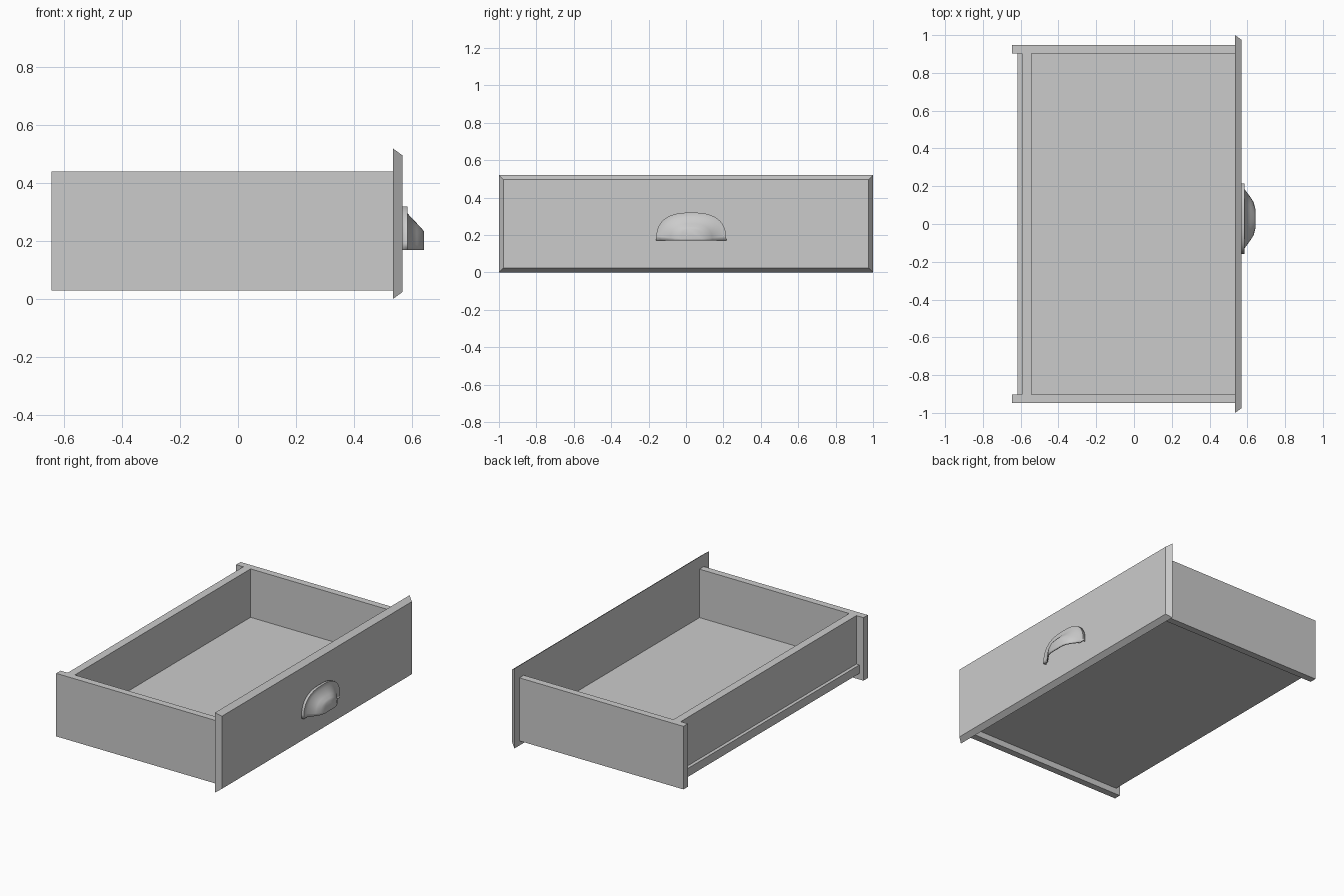
import bpy, bmesh
from math import sin, cos, pi, copysign

if "Cube" in bpy.data.objects:
    bpy.data.objects.remove(bpy.data.objects["Cube"], do_unlink=True)

# One plain grey for the whole drawer
GREY = (0.6, 0.6, 0.6, 1)
grey = bpy.data.materials.new("plain_grey")
grey.use_nodes = True
grey.diffuse_color = GREY
grey.node_tree.nodes["Principled BSDF"].inputs["Base Color"].default_value = GREY


def finish(name, bm):
    bmesh.ops.recalc_face_normals(bm, faces=bm.faces)
    mesh = bpy.data.meshes.new(name)
    bm.to_mesh(mesh)
    bm.free()
    mesh.materials.append(grey)
    obj = bpy.data.objects.new(name, mesh)
    bpy.context.collection.objects.link(obj)
    return obj


def board(name, x, y, z, inset=0):
    """Box between limits; inset shrinks its +x face to chamfer the rim."""
    bm = bmesh.new()
    bmesh.ops.create_cube(bm, size=1)
    for v in bm.verts:
        front = v.co.x > 0
        trim = inset if front else 0
        v.co.x = x[1] if front else x[0]
        v.co.y = y[1] - trim if v.co.y > 0 else y[0] + trim
        v.co.z = z[1] - trim if v.co.z > 0 else z[0] + trim
    return finish(name, bm)


# Box boards
FRONT, INNER = 0.535, 0.903
for name, side in (("left_back_side", 1), ("right_front_side", -1)):
    edges = sorted((side * INNER, side * 0.948))
    board(name, (-0.645, FRONT), edges, (0.03, 0.44))
board("rear_board", (-0.594, -0.542), (-INNER, INNER), (0.125, 0.44))
board("bottom_board", (-0.616, FRONT), (-INNER, INNER), (0.07, 0.125))

# Drawer face with chamfered rim
board("drawer_face", (FRONT, 0.568), (-1, 1), (0, 0.52), inset=0.024)

# Cup pull: half-oval rings (x, half width, height), open below and behind
RINGS = ((0.568, 0.1875, 0.15), (0.585, 0.1875, 0.15), (0.585, 0.157, 0.126),
         (0.618, 0.112, 0.091), (0.634, 0.086, 0.074), (0.642, 0.055, 0.064))
STEPS, POWER = 32, 0.77
bm = bmesh.new()
loops = []
for x, width, height in RINGS:
    loop = []
    for i in range(STEPS + 1):
        c, s = cos(pi * i / STEPS), max(sin(pi * i / STEPS), 0)
        y = copysign(abs(c) ** POWER, c) * width
        loop.append(bm.verts.new((x, 0.028 + y, 0.17 + height * s ** POWER)))
    loops.append(loop)
for a, b in zip(loops, loops[1:]):
    for i in range(STEPS):
        bm.faces.new((a[i], a[i + 1], b[i + 1], b[i]))
bm.faces.new(loops[-1])
pull = finish("cup_pull", bm)
# Make the shell face outwards before thickening it inwards
if pull.data.polygons[-1].normal.x < 0:
    pull.data.flip_normals()
shell = pull.modifiers.new("shell", "SOLIDIFY")
shell.thickness = 0.008
shell.offset = -1
bpy.context.view_layer.objects.active = pull
pull.select_set(True)
bpy.ops.object.shade_smooth_by_angle(angle=pi / 3)
